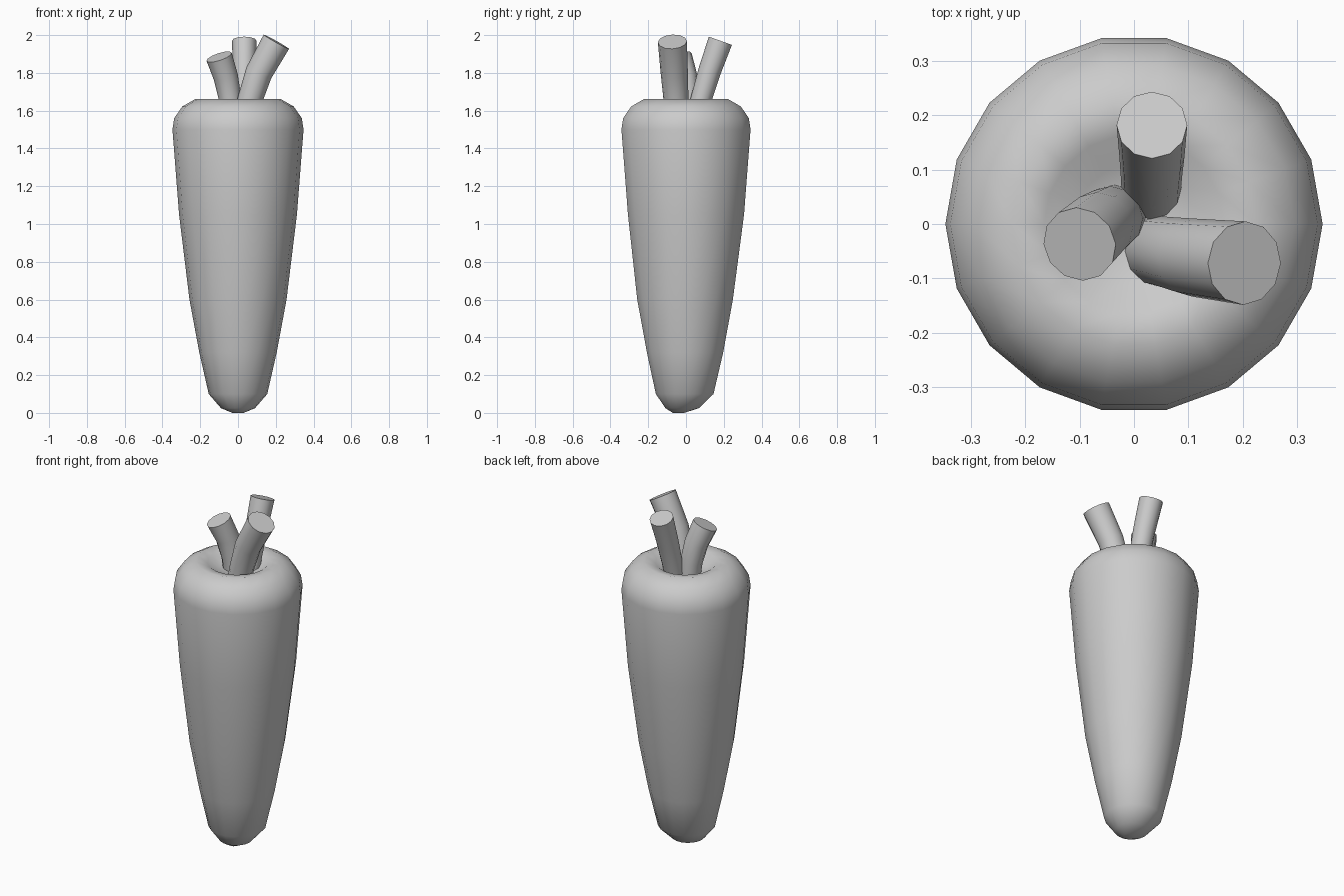
import bpy, bmesh, math
from mathutils import Vector

if "Cube" in bpy.data.objects:
    bpy.data.objects.remove(bpy.data.objects["Cube"])


def skin(name, rings, angle):
    """Bridge a list of equal-sized vertex rings and cap both ends."""
    bm = bmesh.new()
    loops = [[bm.verts.new(p) for p in ring] for ring in rings]
    n = len(loops[0])
    for a, b in zip(loops, loops[1:]):
        for i in range(n):
            j = (i + 1) % n
            bm.faces.new((a[i], a[j], b[j], b[i]))
    bm.faces.new(loops[0][::-1])
    bm.faces.new(loops[-1])
    bmesh.ops.recalc_face_normals(bm, faces=bm.faces)
    mesh = bpy.data.meshes.new(name)
    bm.to_mesh(mesh)
    bm.free()
    obj = bpy.data.objects.new(name, mesh)
    bpy.context.collection.objects.link(obj)
    bpy.ops.object.select_all(action='DESELECT')
    obj.select_set(True)
    bpy.context.view_layer.objects.active = obj
    bpy.ops.object.shade_smooth_by_angle(angle=math.radians(angle))
    return obj


# Root: tapered body with blunt tip and a dimple in the crown (radius, z, y shift)
SIDES = 18
profile = [(0.03, 0.0, -0.04), (0.09, 0.025, -0.02), (0.155, 0.1, -0.007),
           (0.205, 0.32, -0.005), (0.257, 0.6, -0.005), (0.312, 1.05, 0),
           (0.347, 1.5, 0), (0.338, 1.56, 0), (0.295, 1.622, 0),
           (0.225, 1.662, 0), (0.165, 1.65, 0), (0.11, 1.61, 0), (0.03, 1.6, 0)]
rings = []
for r, z, dy in profile:
    rings.append([(r * math.cos(math.tau * i / SIDES),
                   r * math.sin(math.tau * i / SIDES) + dy, z)
                  for i in range(SIDES)])
skin("carrot_root", rings, 70)


def stem(name, path, radii, sides=12):
    """Bent tube whose cut end is square to its path."""
    pts = [Vector(p) for p in path]
    rings = []
    for k, p in enumerate(pts):
        t = (pts[min(k + 1, len(pts) - 1)] - pts[max(k - 1, 0)]).normalized()
        u = Vector((0, 1, 0)).cross(t).normalized()
        v = t.cross(u)
        rings.append([p + radii[k] * (u * math.cos(math.tau * i / sides)
                                      + v * math.sin(math.tau * i / sides))
                      for i in range(sides)])
    skin(name, rings, 40)


# Cut leaf stalks
stem("back_stalk",
     [(0.032, 0.06, 1.58), (0.032, 0.083, 1.67), (0.033, 0.125, 1.81), (0.033, 0.182, 1.97)],
     [0.055, 0.056, 0.06, 0.065])
stem("right_stalk",
     [(0.045, -0.05, 1.58), (0.064, -0.053, 1.66), (0.11, -0.062, 1.80), (0.203, -0.072, 1.965)],
     [0.065, 0.066, 0.072, 0.077])
stem("left_stalk",
     [(-0.035, 0.015, 1.58), (-0.043, 0.01, 1.67), (-0.065, -0.005, 1.78), (-0.1, -0.037, 1.885)],
     [0.058, 0.06, 0.065, 0.07])
